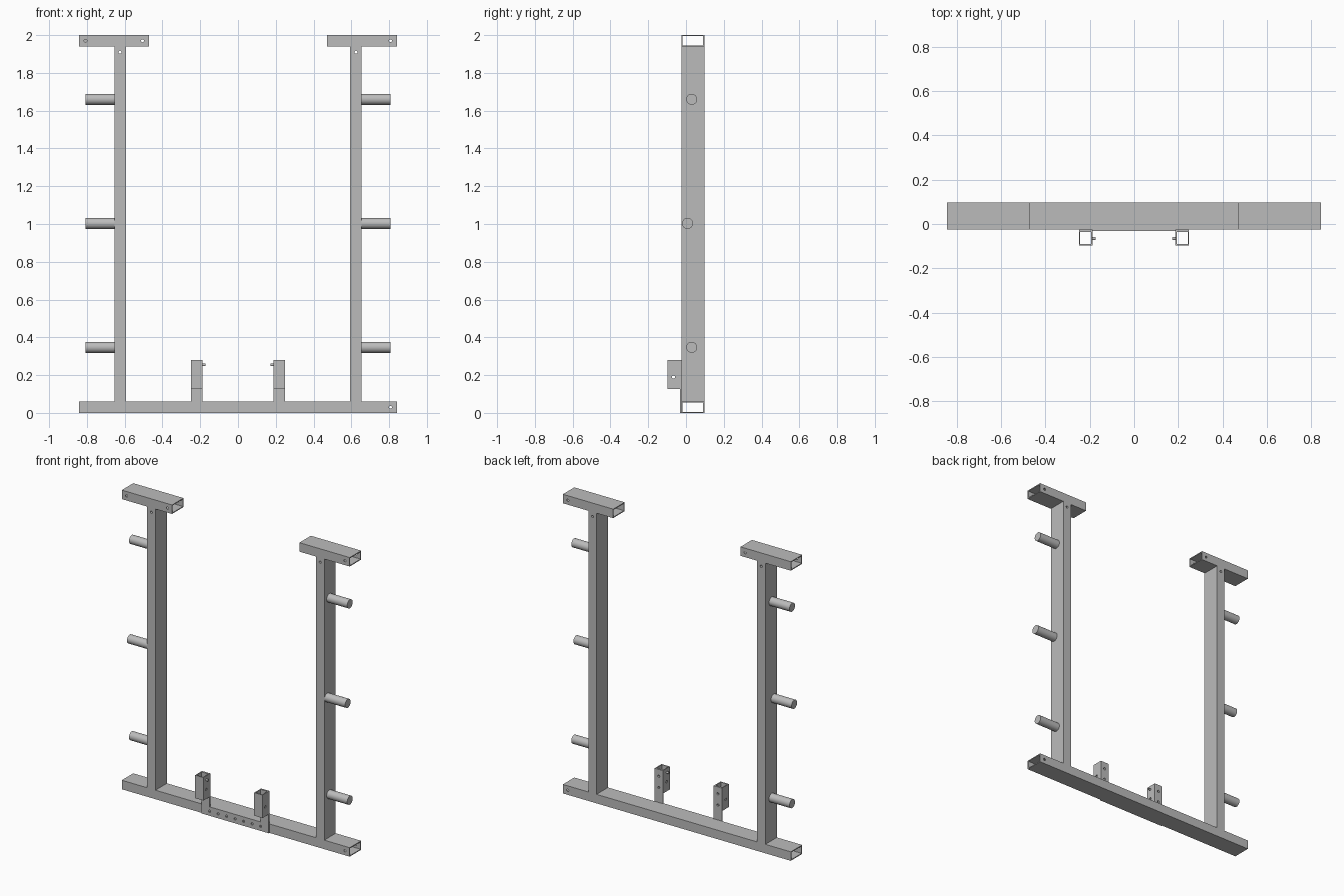
import bpy
import bmesh
import math
from mathutils import Matrix, Vector

cube = bpy.data.objects.get("Cube")
if cube:
    bpy.data.objects.remove(cube, do_unlink=True)

steel = bpy.data.materials.new("steel_grey")
steel.use_nodes = True
steel.diffuse_color = (0.5, 0.5, 0.5, 1)
steel.node_tree.nodes["Principled BSDF"].inputs["Base Color"].default_value = (0.5, 0.5, 0.5, 1)

FRONT, BACK = -0.024, 0.097      # depth of the main tubes
MID = (FRONT + BACK) / 2
WIDE = 0.06                      # narrow side of the tubes
WALL = 0.006
HOLE = 0.008


def finish(name, bm, smooth=False):
    bmesh.ops.recalc_face_normals(bm, faces=bm.faces)
    mesh = bpy.data.meshes.new(name)
    bm.to_mesh(mesh)
    bm.free()
    mesh.materials.append(steel)
    if smooth:
        mesh.shade_smooth()
        mesh.set_sharp_from_angle(angle=math.radians(35))
    obj = bpy.data.objects.new(name, mesh)
    bpy.context.collection.objects.link(obj)
    return obj


def box(name, lo, hi):
    lo, hi = Vector(lo), Vector(hi)
    bm = bmesh.new()
    bmesh.ops.create_cube(bm, size=1, matrix=Matrix.Translation((lo + hi) / 2)
                          @ Matrix.Diagonal((*(hi - lo), 1)))
    return finish(name, bm)


def rod(name, centre, axis, length, radius, sides=12, smooth=False):
    turn = Vector((0, 0, 1)).rotation_difference(Vector(axis)).to_matrix().to_4x4()
    bm = bmesh.new()
    bmesh.ops.create_cone(bm, cap_ends=True, segments=sides, radius1=radius,
                          radius2=radius, depth=length,
                          matrix=Matrix.Translation(centre) @ turn)
    return finish(name, bm, smooth)


def cut(obj, cutters):
    """Subtract the cutters, keep the plain result and drop the cutters."""
    for cutter in cutters:
        cutter.hide_render = True
        mod = obj.modifiers.new("cut", "BOOLEAN")
        mod.operation, mod.solver, mod.object = "DIFFERENCE", "EXACT", cutter
    graph = bpy.context.evaluated_depsgraph_get()
    mesh = bpy.data.meshes.new_from_object(obj.evaluated_get(graph))
    obj.modifiers.clear()
    obj.data = mesh
    for cutter in cutters:
        bpy.data.objects.remove(cutter, do_unlink=True)
    return obj


def tube(name, lo, hi, axis, holes=()):
    """Open rectangular tube running along the given axis."""
    inner_lo, inner_hi = list(lo), list(hi)
    for i in range(3):
        inset = -0.05 if i == axis else WALL
        inner_lo[i] += inset
        inner_hi[i] -= inset
    bore = box("cutter", inner_lo, inner_hi)
    return cut(box(name, lo, hi), [bore, *holes])


def cross_hole(x, z, y=MID, depth=0.3):
    return rod("cutter", (x, y, z), (0, 1, 0), depth, HOLE)


# Base rail
tube("base_rail", (-0.843, FRONT, 0), (0.843, BACK, WIDE), 0,
     [cross_hole(0.807, 0.03)])

for side, label in ((-1, "right"), (1, "left")):
    def span(a, b):
        return sorted((side * a, side * b))

    # Upright post with a bolt hole near the top
    x0, x1 = span(0.594, 0.655)
    post = box(label + "_upright", (x0, FRONT, WIDE), (x1, BACK, 2 - WIDE))
    cut(post, [cross_hole((x0 + x1) / 2, 1.91)])

    # Top rail
    x0, x1 = span(0.471, 0.843)
    holes = [cross_hole(side * 0.807, 1.97, *((MID, 0.3) if side > 0 else (FRONT, 0.04)))]
    if side < 0:
        holes.append(cross_hole(-0.505, 1.97))
    tube(label + "_top_rail", (x0, FRONT, 2 - WIDE), (x1, BACK, 2), 0, holes)

    # Storage pegs
    for i, (y, z) in enumerate(((0.03, 0.347), (0.008, 1.003), (0.03, 1.66))):
        rod(f"{label}_peg_{i + 1}", (side * 0.73, y, z), (1, 0, 0), 0.154, 0.029,
            32, smooth=True)

    # Bracket socket with its bolt
    x0, x1 = span(0.188, 0.249)
    xc = (x0 + x1) / 2
    tube(label + "_socket", (x0, -0.097, 0.127), (x1, -0.031, 0.281), 2,
         [rod("cutter", (xc, -0.066, 0.19), (1, 0, 0), 0.2, HOLE)]
         + [cross_hole(xc, z, -0.031, 0.03) for z in (0.16, 0.235)])
    rod(label + "_socket_bolt", (side * 0.182, -0.066, 0.254), (1, 0, 0), 0.018, 0.007, 12,
        smooth=True)

# U-shaped mounting plate
half = [(0.249, 0), (0.249, 0.281), (0.188, 0.281), (0.188, WIDE)]
outline = half + [(-x, z) for x, z in reversed(half)]
bm = bmesh.new()
face = bm.faces.new([bm.verts.new((x, -0.031, z)) for x, z in outline])
new = bmesh.ops.extrude_face_region(bm, geom=[face])["geom"]
bmesh.ops.translate(bm, vec=(0, 0.007, 0),
                    verts=[v for v in new if isinstance(v, bmesh.types.BMVert)])
plate = finish("mounting_plate", bm)
cut(plate, [cross_hole(i * 0.063, 0.03, -0.028, 0.03) for i in range(-3, 4)]
    + [cross_hole(s * 0.2185, z, -0.028, 0.03) for s in (-1, 1) for z in (0.16, 0.235)])
